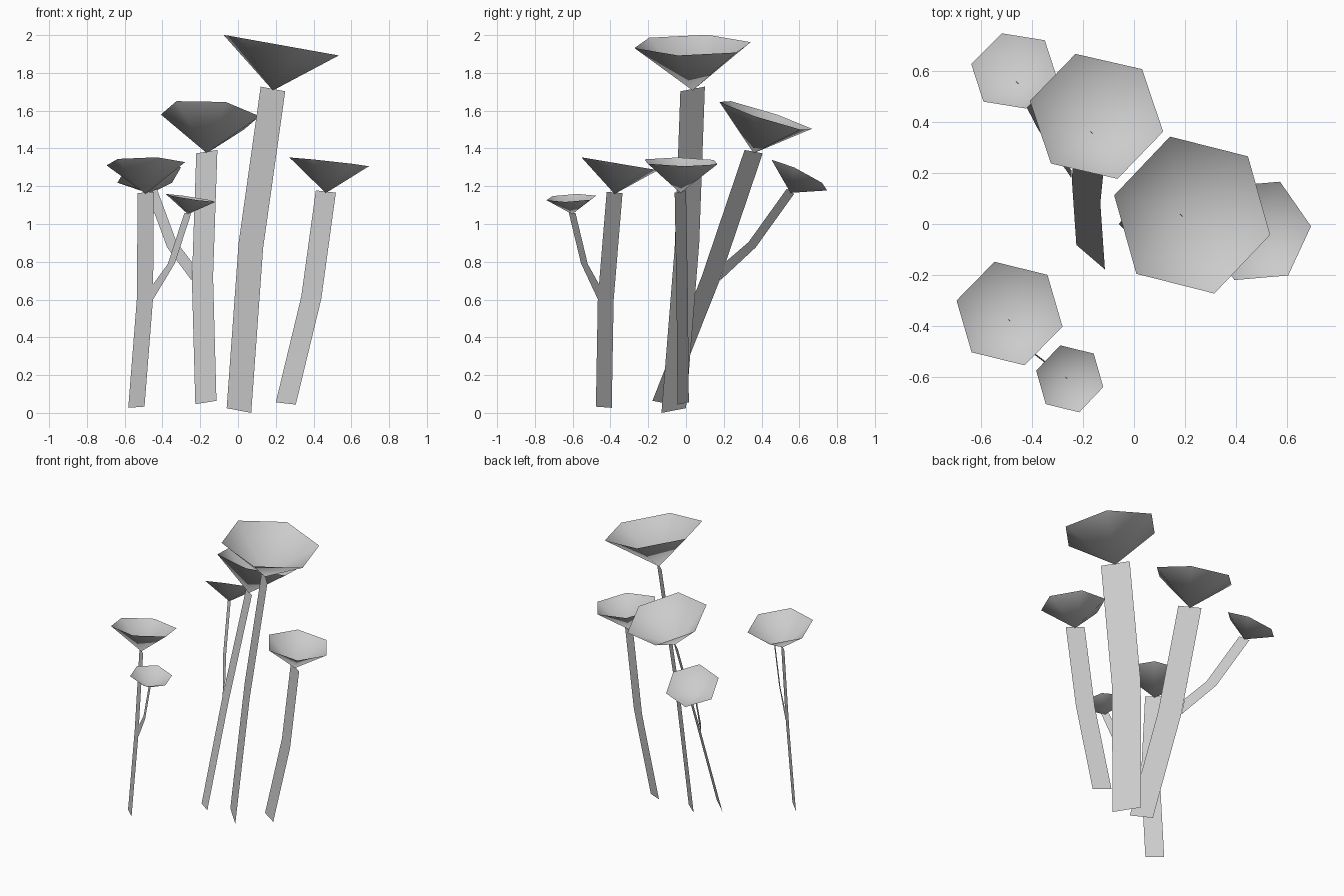
import bpy
import bmesh
from math import cos, sin, radians, tau
from mathutils import Vector

CUP_SIDES = 6
APEX_DROP = Vector((0, 0, -0.008))

default_cube = bpy.data.objects.get("Cube")
if default_cube:
    bpy.data.objects.remove(default_cube, do_unlink=True)

# One plain grey for the whole plant
grey = bpy.data.materials.new("pale_grey")
grey.use_nodes = True
grey.diffuse_color = (0.6, 0.6, 0.6, 1)
shader = next(n for n in grey.node_tree.nodes if n.type == "BSDF_PRINCIPLED")
shader.inputs["Base Color"].default_value = grey.diffuse_color


def finish(name, bm):
    """Turn a bmesh into a smooth shaded object with the grey material."""
    mesh = bpy.data.meshes.new(name)
    for face in bm.faces:
        face.smooth = True
    bm.to_mesh(mesh)
    bm.free()
    mesh.materials.append(grey)
    obj = bpy.data.objects.new(name, mesh)
    bpy.context.collection.objects.link(obj)
    return obj


def ribbon(name, path, half_width, base_half_width=None):
    """Flat strip along a path; the base may have its own width vector."""
    bm = bmesh.new()
    previous = None
    for index, point in enumerate(path):
        centre = Vector(point)
        half = Vector(half_width)
        if index == 0 and base_half_width:
            half = Vector(base_half_width)
        pair = (bm.verts.new(centre - half), bm.verts.new(centre + half))
        if previous:
            bm.faces.new((previous[0], previous[1], pair[1], pair[0]))
        previous = pair
    finish(name, bm)
    return Vector(path[-1])


def cup(name, stem_top, axis, radius, turn=-14):
    """Open six-sided cone standing on its tip, tilted along its axis."""
    apex = stem_top + APEX_DROP
    axis = Vector(axis)
    normal = axis.normalized()
    across = Vector((1, 0, 0))
    across = (across - normal * across.dot(normal)).normalized()
    along = normal.cross(across)
    bm = bmesh.new()
    tip = bm.verts.new(apex)
    rim = []
    for side in range(CUP_SIDES):
        angle = radians(turn) + tau * side / CUP_SIDES
        spoke = across * cos(angle) + along * sin(angle)
        rim.append(bm.verts.new(apex + axis + spoke * radius))
    for side in range(CUP_SIDES):
        bm.faces.new((tip, rim[side], rim[(side + 1) % CUP_SIDES]))
    finish(name, bm)


# Tall middle stem
top = ribbon("tall_stem",
             [(0.005, -0.065, 0.0125), (0.068, 0.005, 0.885), (0.185, 0.035, 1.715)],
             half_width=(0.065, -0.065, -0.0125))
cup("tall_cup", top, axis=(0.043, 0, 0.24), radius=0.32)

# Back stem leaning away, with its side branch
top = ribbon("back_stem",
             [(-0.17, -0.13, 0.055), (-0.188, 0.13, 0.71), (-0.165, 0.358, 1.383)],
             half_width=(0.056, -0.048, 0.009))
cup("back_cup", top, axis=(0.018, 0.064, 0.2), radius=0.268, turn=-12)

top = ribbon("back_branch",
             [(-0.245, 0.195, 0.75), (-0.35, 0.35, 0.89), (-0.455, 0.553, 1.173)],
             half_width=(0.025, -0.019, 0.014),
             base_half_width=(0, 0.015, 0.05))
cup("back_branch_cup", top, axis=(-0.015, 0.047, 0.094), radius=0.175)

# Front stem with its side branch
top = ribbon("front_stem",
             [(-0.538, -0.435, 0.03), (-0.493, -0.425, 0.6), (-0.488, -0.378, 1.167)],
             half_width=(0.043, -0.042, 0.003))
cup("front_cup", top, axis=(0, 0.027, 0.16), radius=0.214)

top = ribbon("front_branch",
             [(-0.45, -0.463, 0.64), (-0.353, -0.538, 0.79), (-0.265, -0.603, 1.06)],
             half_width=(0.019, -0.018, 0.002),
             base_half_width=(0, -0.003, -0.04))
cup("front_branch_cup", top, axis=(0.013, -0.004, 0.086), radius=0.137)

# Short side stem
top = ribbon("side_stem",
             [(0.253, -0.015, 0.05), (0.388, -0.02, 0.61), (0.465, -0.03, 1.172)],
             half_width=(0.053, -0.03, -0.006))
cup("side_cup", top, axis=(0.018, 0.003, 0.165), radius=0.213, turn=5)
